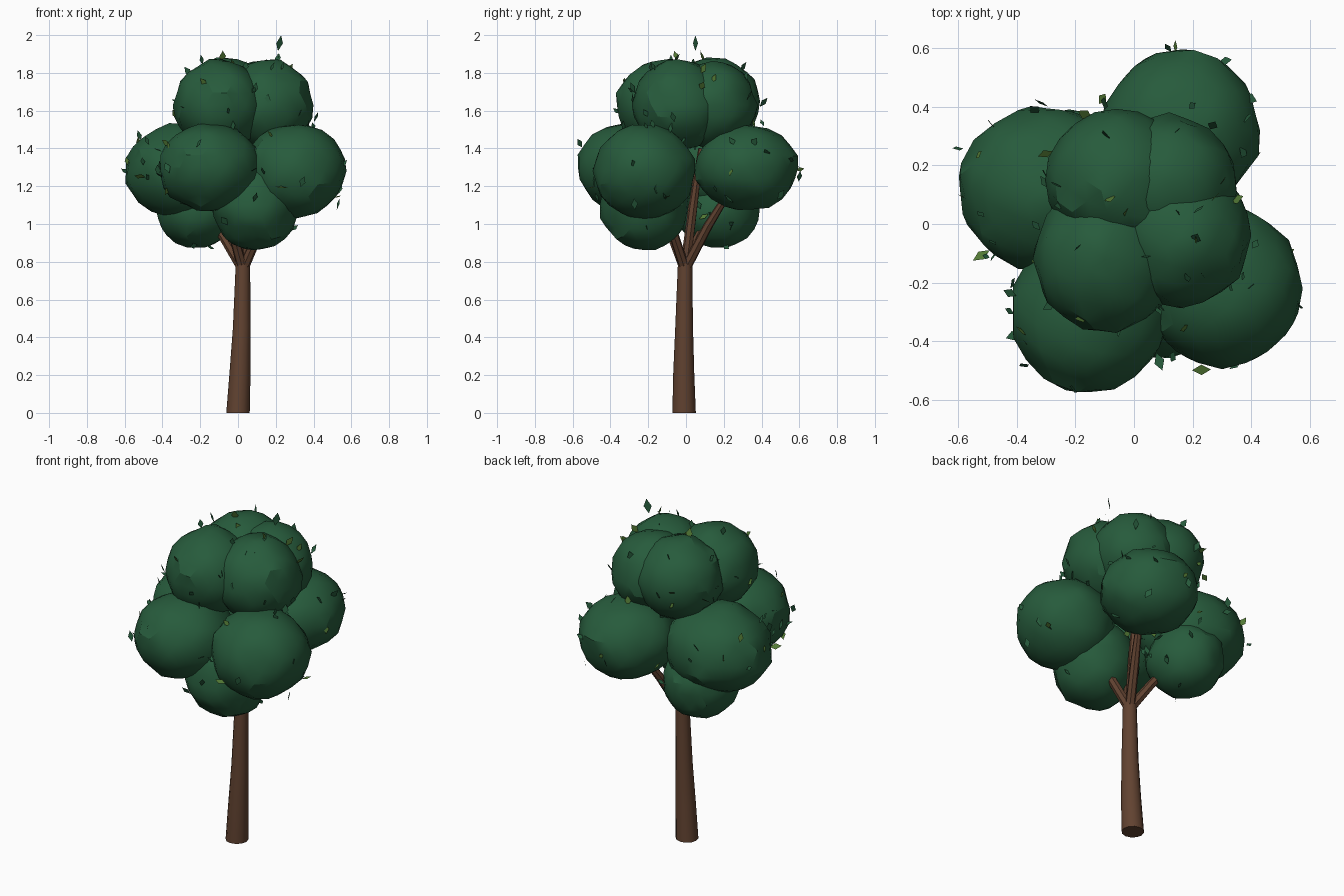
import bpy, bmesh, math, random
from mathutils import Vector, noise

if "Cube" in bpy.data.objects:
    bpy.data.objects.remove(bpy.data.objects["Cube"])

random.seed(7)

def material(name, rgb):
    m = bpy.data.materials.new(name)
    m.diffuse_color = (*rgb, 1)
    m.use_nodes = True
    m.node_tree.nodes["Principled BSDF"].inputs["Base Color"].default_value = m.diffuse_color
    return m

bark = material("bark", (0.12, 0.055, 0.03))
foliage = material("foliage", (0.02, 0.105, 0.045))
fresh = material("fresh_leaf", (0.085, 0.19, 0.035))

def finish(name, bm, mats, smooth=None):
    me = bpy.data.meshes.new(name)
    bm.to_mesh(me)
    bm.free()
    for m in mats:
        me.materials.append(m)
    ob = bpy.data.objects.new(name, me)
    bpy.context.collection.objects.link(ob)
    if smooth:
        bpy.ops.object.select_all(action='DESELECT')
        ob.select_set(True)
        bpy.context.view_layer.objects.active = ob
        bpy.ops.object.shade_smooth_by_angle(angle=math.radians(smooth))
    return ob

def tube(name, path, sides, flat_rings=False):
    """Tapered limb through (x, y, z, radius) points."""
    bm = bmesh.new()
    pts = [Vector(p[:3]) for p in path]
    rings = []
    for i, p in enumerate(path):
        d = pts[min(i + 1, len(pts) - 1)] - pts[max(i - 1, 0)]
        if flat_rings:
            d = Vector((0, 0, 1))
        q = d.to_track_quat('Z', 'Y')
        rings.append([bm.verts.new(pts[i] + q @ Vector((p[3] * math.cos(a), p[3] * math.sin(a), 0)))
                      for a in (2 * math.pi * k / sides for k in range(sides))])
    for a, b in zip(rings, rings[1:]):
        for k in range(sides):
            bm.faces.new((a[k], a[(k + 1) % sides], b[(k + 1) % sides], b[k]))
    bm.faces.new(rings[0][::-1])
    bm.faces.new(rings[-1])
    return finish(name, bm, [bark], 40)

# Trunk, slightly bent
tube("trunk", [(0, -0.01, 0, 0.062), (0.01, -0.012, 0.2, 0.056), (0.02, -0.01, 0.45, 0.047),
               (0.026, -0.005, 0.79, 0.038)], 12, True)

# Branches fanning out into the crown
for i, (x, y, z) in enumerate([(0.17, 0.26, 1.22), (0.24, -0.17, 1.2), (-0.2, 0.15, 1.1),
                               (-0.11, -0.2, 1.2), (0.05, 0.08, 1.4)]):
    tube(f"branch_{i + 1}", [(0.026, -0.005, 0.76, 0.028),
                             (0.026 + (x - 0.026) * 0.45, y * 0.45, 0.76 + (z - 0.76) * 0.5, 0.025),
                             (x, y, z, 0.015)], 7)

# Leaf clumps: centre and radii
clumps = [((-0.30, 0.12, 1.28), (0.30, 0.28, 0.25)),
          ((0.16, 0.32, 1.30), (0.27, 0.27, 0.23)),
          ((-0.15, -0.30, 1.30), (0.27, 0.28, 0.235)),
          ((0.30, -0.22, 1.28), (0.27, 0.27, 0.25)),
          ((0.09, -0.22, 1.10), (0.23, 0.24, 0.24)),
          ((-0.22, 0.17, 1.08), (0.21, 0.22, 0.21)),
          ((-0.10, -0.12, 1.63), (0.24, 0.25, 0.24)),
          ((0.16, -0.04, 1.63), (0.24, 0.24, 0.24)),
          ((-0.06, 0.15, 1.65), (0.24, 0.24, 0.23)),
          ((0.12, 0.14, 1.63), (0.23, 0.23, 0.23))]
for i, (c, r) in enumerate(clumps):
    bm = bmesh.new()
    bmesh.ops.create_icosphere(bm, subdivisions=3, radius=1)
    for v in bm.verts:
        n = v.co.copy()
        k = 1 + 0.07 * noise.noise(n * 2.2 + Vector((i * 7.3, 0, 0))) + random.uniform(-0.015, 0.015)
        v.co = Vector(c) + Vector(n[j] * r[j] * k for j in range(3))
    finish(f"leaf_clump_{i + 1}", bm, [foliage], 24)

def depth(p, c, r):
    return sum(((p[j] - c[j]) / r[j]) ** 2 for j in range(3)) ** 0.5

# Loose diamond leaves around the crown
bm = bmesh.new()

def leaf(p, along, across, length, width, mat):
    pts = (-along * length, across * width, along * length, -across * width)
    f = bm.faces.new([bm.verts.new(p + q) for q in pts])
    f.material_index = mat

leaf(Vector((0.22, 0.05, 1.957)), Vector((0.2, 0, 1)), Vector((0.8, 0.6, 0)), 0.042, 0.022, 0)
count = 0
while count < 110:
    c, r = random.choice(clumps)
    d = Vector((random.gauss(0, 1), random.gauss(0, 1), random.gauss(0.25, 0.9))).normalized()
    k = random.uniform(0.99, 1.12)
    p = Vector(c[j] + d[j] * r[j] * k for j in range(3))
    if p.z > 1.92 or max(abs(p.x), abs(p.y)) > 0.61 or any(depth(p, *o) < 0.98 for o in clumps):
        continue
    along = (d * 0.5 + Vector((0, 0, 0.7)) + Vector(random.uniform(-0.6, 0.6) for _ in range(3))).normalized()
    across = along.cross(Vector(random.uniform(-1, 1) for _ in range(3))).normalized()
    s = random.uniform(0.7, 1.1)
    leaf(p, along, across, 0.031 * s, 0.018 * s, 1 if random.random() < 0.3 else 0)
    count += 1
finish("loose_leaves", bm, [foliage, fresh])
